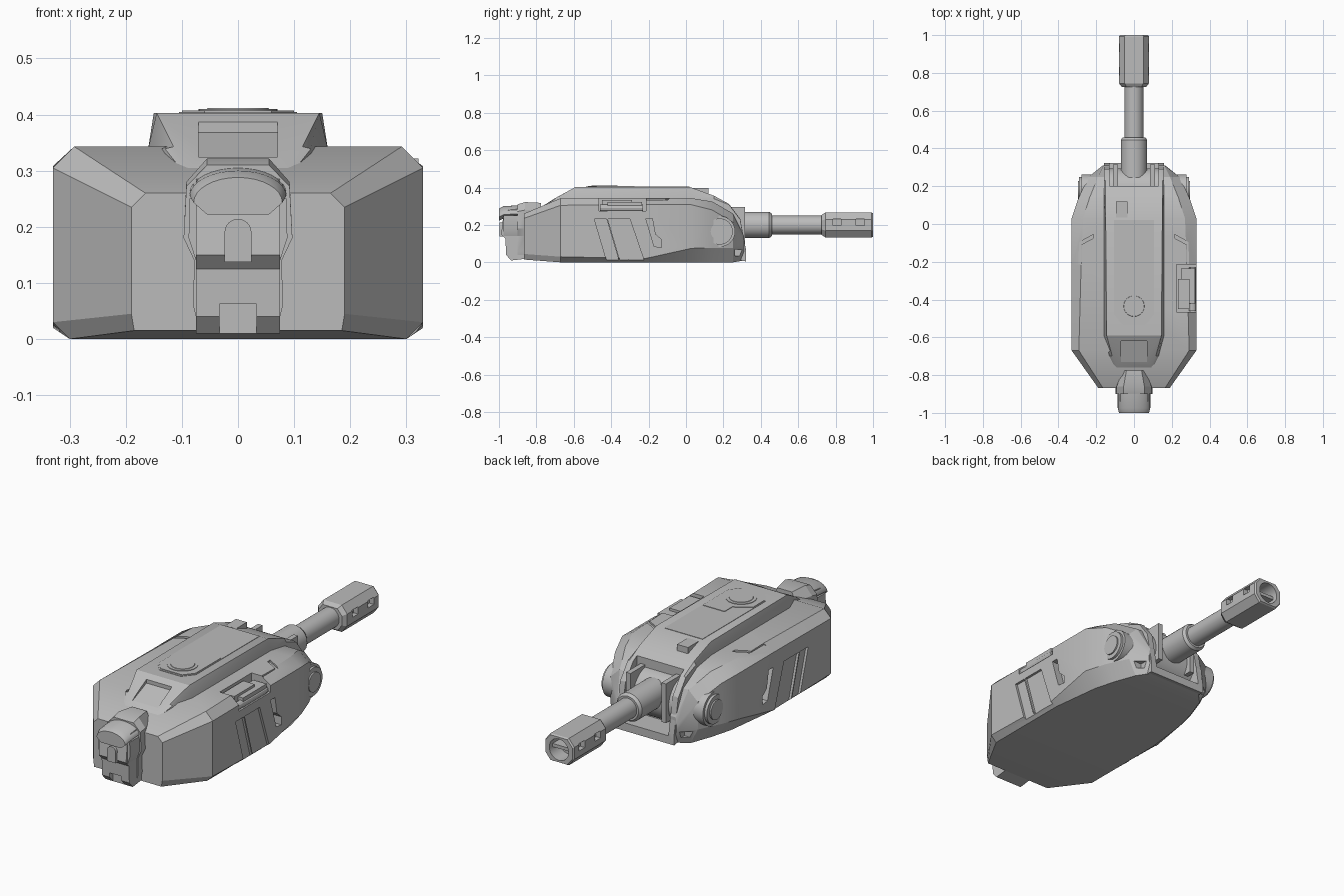
import bpy, bmesh, math
from mathutils import Matrix, Vector

cube = bpy.data.objects.get("Cube")
if cube:
    bpy.data.objects.remove(cube, do_unlink=True)

GREY = (0.5, 0.5, 0.5, 1)
paint = bpy.data.materials.new("plain grey")
paint.use_nodes = True
paint.diffuse_color = GREY
paint.node_tree.nodes["Principled BSDF"].inputs["Base Color"].default_value = GREY
parts = []


def finish(name, bm):
    bmesh.ops.recalc_face_normals(bm, faces=bm.faces)
    me = bpy.data.meshes.new(name)
    bm.to_mesh(me)
    bm.free()
    me.materials.append(paint)
    ob = bpy.data.objects.new(name, me)
    bpy.context.collection.objects.link(ob)
    parts.append(ob)
    return ob


def skin(name, rings):
    """Bridge matching rings of points and cap both ends."""
    bm = bmesh.new()
    rows = [[bm.verts.new(p) for p in ring] for ring in rings]
    n = len(rows[0])
    for a, b in zip(rows, rows[1:]):
        for i in range(n):
            j = (i + 1) % n
            bm.faces.new((a[i], a[j], b[j], b[i]))
    bm.faces.new(rows[0])
    bm.faces.new(rows[-1])
    return finish(name, bm)


def loft(name, sections):
    """Sections are (y, right half outline of x, z), mirrored in x."""
    return skin(name, [[(x, y, z) for x, z in half] + [(-x, y, z) for x, z in reversed(half)]
                       for y, half in sections])


def prism(name, axis, pts, lo, hi):
    place = {"x": lambda a, b, t: (t, a, b), "y": lambda a, b, t: (a, t, b),
             "z": lambda a, b, t: (a, b, t)}[axis]
    return skin(name, [[place(a, b, t) for a, b in pts] for t in (lo, hi)])


def box(name, x, y, z):
    return prism(name, "z", [(x[0], y[0]), (x[1], y[0]), (x[1], y[1]), (x[0], y[1])], *z)


def rod(name, axis, centre, r, length, r2=None, sides=32):
    bm = bmesh.new()
    turn = Vector((0, 0, 1)).rotation_difference(
        Vector([axis == c for c in "xyz"])).to_matrix().to_4x4()
    bmesh.ops.create_cone(bm, cap_ends=True, segments=sides, radius1=r,
                          radius2=r if r2 is None else r2, depth=length,
                          matrix=Matrix.Translation(centre) @ turn)
    return finish(name, bm)


def cut(target, *cutters):
    for c in cutters:
        c.hide_render = True
        mod = target.modifiers.new("cut", "BOOLEAN")
        mod.operation, mod.solver, mod.object = "DIFFERENCE", "EXACT", c
    deps = bpy.context.evaluated_depsgraph_get()
    me = bpy.data.meshes.new_from_object(target.evaluated_get(deps))
    target.modifiers.clear()
    target.data = me
    for c in cutters:
        parts.remove(c)
        bpy.data.objects.remove(c, do_unlink=True)


def sided(pts, s):
    return [(s * a, b) for a, b in pts]


# Armoured hull, tapered at both ends
def hull_ring(y, xb, zb, xs, z1, z2, xt, zt):
    return y, [(xb, zb), (xs, z1), (xs, z2), (xt, zt)]


hull = loft("hull", [
    hull_ring(-.867, .185, .015, .19, .045, .235, .165, .26),
    hull_ring(-.67, .30, 0, .33, .03, .305, .292, .343),
    hull_ring(-.22, .30, 0, .33, .02, .308, .28, .343),
    hull_ring(.03, .27, 0, .33, .075, .308, .27, .343),
    hull_ring(.14, .24, 0, .293, .078, .28, .235, .325),
    hull_ring(.25, .20, 0, .24, .078, .215, .19, .262),
    hull_ring(.31, .14, .01, .165, .07, .10, .16, .14)])

# Recessed side doors, notches, shoulder seams and nose pockets
door_rear = [(-.49, .232), (-.425, .232), (-.36, .012), (-.425, .012)]
door_front = [(-.418, .232), (-.30, .232), (-.225, .012), (-.353, .012)]
notch = [(-.215, .235), (-.18, .235), (-.165, .15), (-.13, .12), (-.13, .08), (-.17, .085)]
seam = [(.215, -.055), (.34, -.125), (.34, -.225), (.28, -.21), (.28, -.11), (.215, -.075)]
cutters = []
for s in (1, -1):
    for shape, depth in ((door_rear, .012), (door_front, .012), (notch, .04)):
        cutters.append(prism("cutter", "x", shape, s * (.33 - depth), s * .4))
    cutters.append(prism("cutter", "z", sided(seam, s), .334, .4))
    cutters.append(box("cutter", (s * .175, s * .27), (.262, .4), (.035, .068)))
cutters.append(box("cutter", (.225, .4), (-.465, -.215), (.275, .4)))
cutters.append(box("cutter", (-.13, .13), (.15, .4), (.045, .5)))
cut(hull, *cutters)

# Equipment stowed in the right-hand shoulder recess
box("shoulder_case", (.25, .322), (-.42, -.235), (.27, .322))
box("shoulder_case_lid", (.232, .295), (-.45, -.29), (.27, .334))
rod("shoulder_case_tube", "y", (.31, -.345, .29), .018, .23, sides=12)

# Raised spine that curves down the nose as two rails
spine = loft("spine", [(y, [(xb, zb), (xb, min(.34, zt - .004)), (xt, zt)]) for y, xb, xt, zb, zt in (
    (-.76, .10, .09, .25, .305), (-.70, .13, .115, .25, .343), (-.59, .16, .145, .25, .403),
    (.02, .16, .15, .05, .403), (.15, .16, .15, .03, .356), (.23, .16, .15, .02, .312),
    (.29, .16, .15, .01, .232), (.322, .16, .15, .005, .06))])
cut(spine, box("cutter", (-.13, .13), (.20, .4), (.045, .5)),
    prism("cutter", "x", [(-.73, .322), (-.62, .368), (-.62, .45), (-.73, .45)], -.07, .07))

# Roof plates, hatch and sight
prism("roof_plate", "z", [(-.105, .02), (-.105, -.48), (-.06, -.535), (.06, -.535),
                          (.105, -.48), (.105, .02)], .40, .405)
prism("rear_roof_plate", "z", [(-.10, -.385), (-.02, -.335), (-.02, -.275), (.10, -.275),
                               (.10, -.475), (.06, -.525), (-.06, -.525), (-.10, -.475)], .40, .4075)
rod("hatch_ring", "z", (0, -.435, .404), .07, .012)
rod("hatch_lid", "z", (0, -.435, .406), .06, .012, .054)
box("roof_sight", (-.095, -.035), (.035, .12), (.36, .398))

# Gun cradle and trunnion discs
rod("gun_cradle", "x", (0, .18, .17), .115, .258, sides=48)
for s, side in ((1, "left"), (-1, "right")):
    rod(side + "_trunnion_collar", "x", (s * .25, .18, .165), .083, .054)
    rod(side + "_trunnion_disc", "x", (s * .26, .18, .165), .07, .06)
    rod(side + "_trunnion_hub", "x", (s * .267, .18, .165), .048, .06)
    box(side + "_cradle_arm", (s * .085, s * .11), (.2, .315), (.1, .295))

# Gun barrel
rod("barrel_sleeve", "y", (0, .345, .2), .07, .20)
rod("barrel_sleeve_rim", "y", (0, .452, .2), .07, .014, .06)
rod("barrel", "y", (0, .60, .2), .05, .32)


# Muzzle brake with side vents and open bore
def octagon(y, k):
    return y, [(k * x, .2 + k * z) for x, z in ((.05, -.067), (.08, -.03), (.08, .03), (.05, .067))]


muzzle = loft("muzzle_brake", [octagon(.725, .8), octagon(.745, 1), octagon(.992, 1), octagon(1, .93)])
vents = [box("cutter", (s * .055, s * .1), (y, y + .045), (.198, .233))
         for s in (1, -1) for y in (.785, .91)]
cut(muzzle, rod("cutter", "y", (0, .99, .2), .053, .14), *vents)
box("bore_divider", (-.052, .052), (.92, .975), (.192, .208))

# Hood around the sensor head
loft("sensor_hood", [
    (-.90, [(.07, .02), (.08, .06), (.078, .14), (.097, .18), (.092, .272), (.055, .31)]),
    (-.86, [(.07, .02), (.08, .06), (.078, .14), (.097, .18), (.092, .28), (.055, .322)]),
    (-.775, [(.05, .02), (.05, .06), (.05, .14), (.06, .18), (.06, .275), (.04, .318)])])

# Sensor head: face, jaw, arched brow and lens
head = prism("sensor_head", "x", [(-.85, .02), (-.935, .01), (-.962, .04), (-.965, .125),
             (-.988, .15), (-.978, .24), (-.95, .28), (-.85, .29)], -.075, .075)
cut(head, box("cutter", (-.033, .033), (-1.1, -.935), (0, .062)))
arc = [(.086 * math.cos(a), .255 + .045 * math.sin(a))
       for a in [math.pi * i / 16 for i in range(17)]]
brow_low = [(-.06, .234), (.06, .234)]
skin("sensor_brow", [[(x * k, y, z + dz) for x, z in arc + brow_low]
                     for y, k, dz in ((-1, .92, -.012), (-.975, 1, 0), (-.85, 1, .008))])
lens = [(.024 * math.cos(a), .19 + .024 * math.sin(a))
        for a in [math.pi * i / 12 for i in range(13)]]
prism("sensor_lens", "y", lens + [(-.024, .137), (.024, .137)], -.996, -.95)
for s, side in ((1, "left"), (-1, "right")):
    prism(side + "_cheek", "y", sided([(.075, .14), (.088, .18), (.086, .25), (.06, .25), (.06, .14)], s),
          -.975, -.88)

# Keep hard edges crisp and round parts smooth
for ob in parts:
    bpy.ops.object.select_all(action="DESELECT")
    ob.select_set(True)
    bpy.context.view_layer.objects.active = ob
    bpy.ops.object.shade_smooth_by_angle(angle=math.radians(25))
